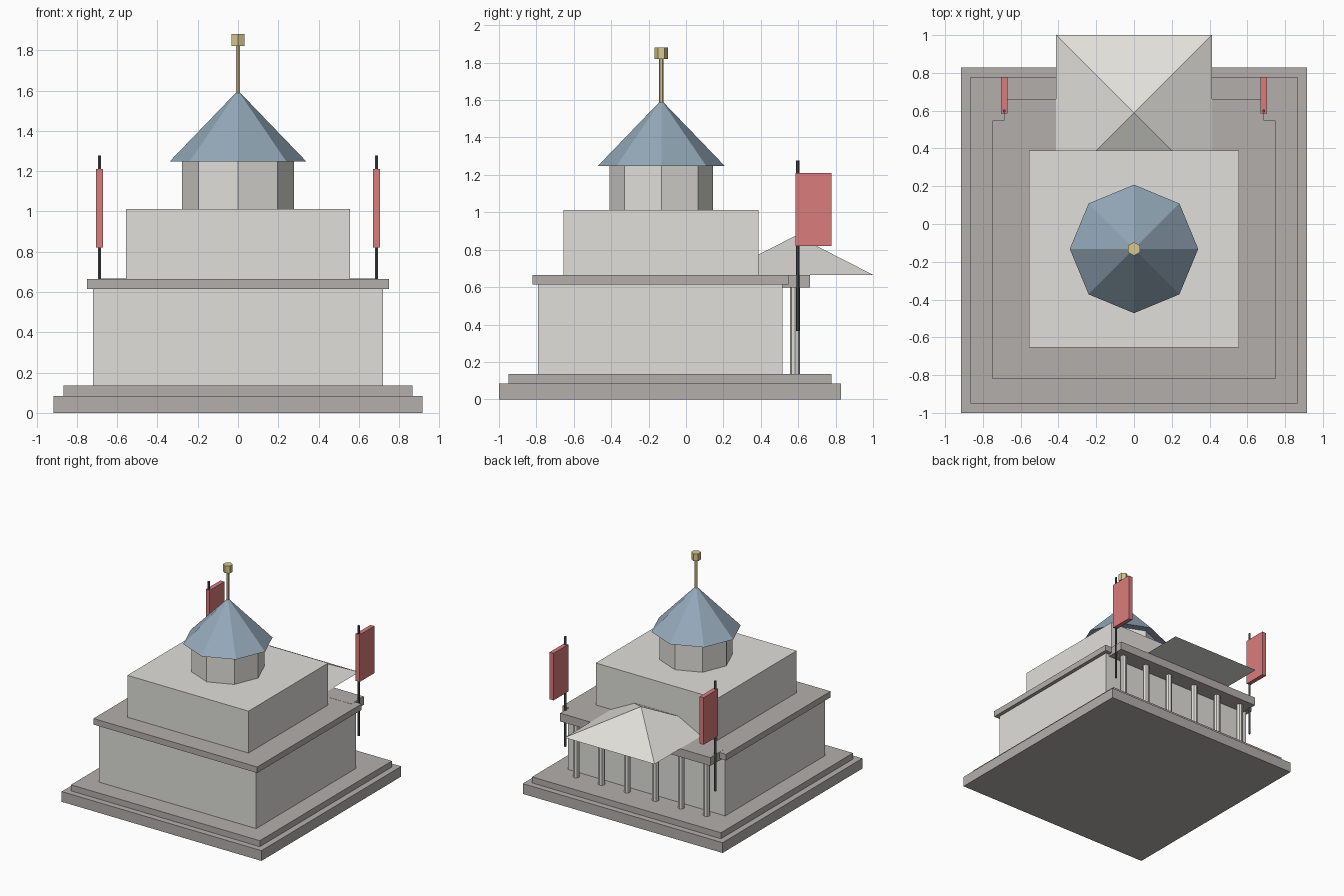
import bpy, math

if "Cube" in bpy.data.objects:
    bpy.data.objects.remove(bpy.data.objects["Cube"])

def mat(name, r, g, b):
    m = bpy.data.materials.new(name)
    m.diffuse_color = (r, g, b, 1)
    m.use_nodes = True
    m.node_tree.nodes["Principled BSDF"].inputs["Base Color"].default_value = m.diffuse_color
    return m

STONE = mat("dark_stone", 0.45, 0.43, 0.41)
WALL = mat("pale_wall", 0.75, 0.74, 0.70)
SLATE = mat("blue_slate", 0.30, 0.40, 0.49)
GOLD = mat("gold", 0.68, 0.58, 0.28)
RED = mat("red_cloth", 0.70, 0.20, 0.20)
IRON = mat("dark_iron", 0.09, 0.09, 0.10)

def finish(name, m):
    o = bpy.context.object
    o.name = name
    o.data.materials.append(m)
    return o

def box(name, x0, x1, y0, y1, z0, z1, m):
    bpy.ops.mesh.primitive_cube_add(size=1, location=((x0+x1)/2, (y0+y1)/2, (z0+z1)/2))
    bpy.context.object.scale = (x1-x0, y1-y0, z1-z0)
    return finish(name, m)

def prism(name, x, y, z0, z1, r, n, m, top=None, turn=0):
    bpy.ops.mesh.primitive_cone_add(vertices=n, radius1=r, radius2=r if top is None else top,
                                    depth=z1-z0, location=(x, y, (z0+z1)/2), rotation=(0, 0, turn))
    return finish(name, m)

# Stepped base, main hall, cornice and upper tier: half width, y range, z range
for name, hx, y0, y1, z0, z1, m in [
    ("base_step_lower", 0.915, -1.0, 0.828, 0, 0.085, STONE),
    ("base_step_upper", 0.865, -0.95, 0.778, 0.085, 0.135, STONE),
    ("main_hall", 0.72, -0.79, 0.515, 0.135, 0.615, WALL),
    ("cornice", 0.75, -0.82, 0.547, 0.615, 0.665, STONE),
    ("upper_tier", 0.555, -0.655, 0.388, 0.665, 1.012, WALL),
    ("porch_beam", 0.688, 0.50, 0.663, 0.597, 0.666, STONE),
]:
    box(name, -hx, hx, y0, y1, z0, z1, m)

# Octagonal drum, pointed roof and finial
CY = -0.132
prism("drum", 0, CY, 1.01, 1.25, 0.277, 8, WALL)
prism("drum_roof", 0, CY, 1.247, 1.60, 0.34, 8, SLATE, top=0)
prism("finial_rod", 0, CY, 1.57, 1.83, 0.012, 6, GOLD)
prism("finial_cap", 0, CY, 1.82, 1.88, 0.036, 6, GOLD)

# Porch: pyramid roof and six columns
prism("porch_roof", 0, 0.588, 0.666, 0.876, 0.412 * math.sqrt(2), 4, WALL, top=0, turn=math.pi/4)

for s in (-1, 1):
    for x in (0.13, 0.365, 0.597):
        prism("porch_column", s*x, 0.583, 0.135, 0.60, 0.026, 8, WALL)
    # Banner and its pole at each side of the porch
    prism("banner_pole", s*0.687, 0.598, 0.365, 1.277, 0.009, 6, IRON)
    box("banner", s*0.687-0.018, s*0.687+0.018, 0.585, 0.777, 0.82, 1.21, RED)
